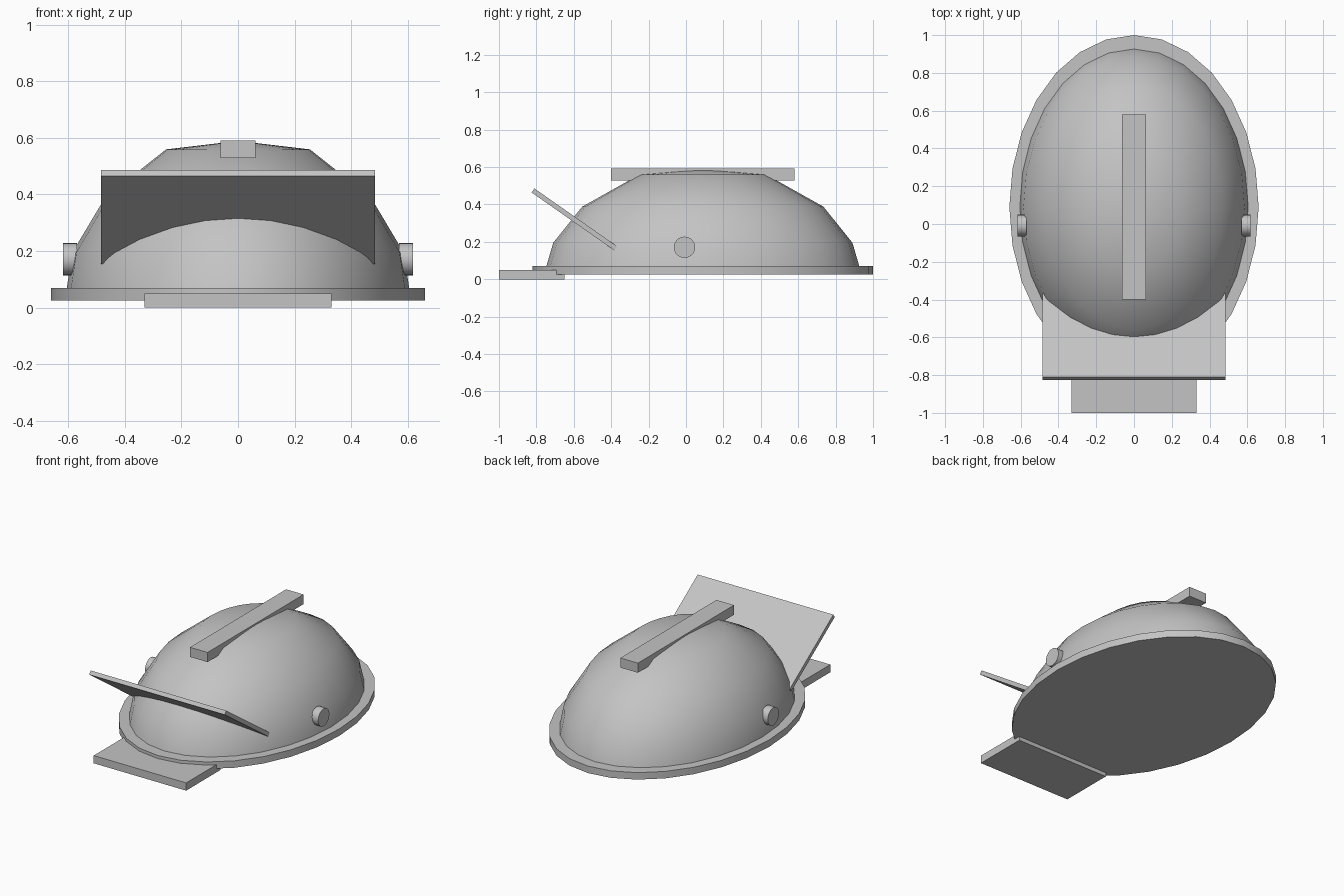
import bpy
import bmesh
import math
from mathutils import Matrix

cube = bpy.data.objects.get("Cube")
if cube:
    bpy.data.objects.remove(cube, do_unlink=True)

grey = bpy.data.materials.new("plain grey")
grey.use_nodes = True
colour = (0.55, 0.55, 0.55, 1)
grey.diffuse_color = colour
grey.node_tree.nodes["Principled BSDF"].inputs["Base Color"].default_value = colour

SIDES = 28
CENTRE_Y = 0.09


def finish(name, bm, smooth=None):
    bmesh.ops.recalc_face_normals(bm, faces=bm.faces)
    mesh = bpy.data.meshes.new(name)
    bm.to_mesh(mesh)
    bm.free()
    mesh.materials.append(grey)
    obj = bpy.data.objects.new(name, mesh)
    bpy.context.collection.objects.link(obj)
    if smooth:
        bpy.ops.object.select_all(action="DESELECT")
        obj.select_set(True)
        bpy.context.view_layer.objects.active = obj
        bpy.ops.object.shade_smooth_by_angle(angle=math.radians(smooth))
    return obj


def box(name, centre, size, tilt=0):
    bm = bmesh.new()
    bmesh.ops.create_cube(bm, size=1, matrix=Matrix.Diagonal((*size, 1)))
    obj = finish(name, bm)
    obj.location = centre
    obj.rotation_euler.x = math.radians(tilt)
    return obj


def oval_stack(name, rings, apex=None, smooth=None):
    """Join oval rings given as (half width, half length, height)."""
    bm = bmesh.new()
    loops = []
    for rx, ry, z in rings:
        angles = [math.tau * i / SIDES for i in range(SIDES)]
        loops.append([bm.verts.new((rx * math.cos(a), CENTRE_Y + ry * math.sin(a), z))
                      for a in angles])
    for low, high in zip(loops, loops[1:]):
        for i in range(SIDES):
            j = (i + 1) % SIDES
            bm.faces.new((low[i], low[j], high[j], high[i]))
    bm.faces.new(loops[0][::-1])
    if apex:
        tip = bm.verts.new((0, CENTRE_Y, apex))
        for i in range(SIDES):
            bm.faces.new((loops[-1][i], loops[-1][(i + 1) % SIDES], tip))
    else:
        bm.faces.new(loops[-1])
    return finish(name, bm, smooth)


# Rounded shell and its flat oval rim
oval_stack("shell", [(0.605, 0.837, 0.068), (0.585, 0.80, 0.195),
                     (0.47, 0.645, 0.388), (0.254, 0.34, 0.559)],
           apex=0.589, smooth=40)
oval_stack("rim", [(0.66, 0.91, 0.025), (0.66, 0.91, 0.07)], smooth=30)

# Front bill, raised visor and top ridge
box("front_bill", (0, -0.825, 0.025), (0.66, 0.35, 0.05))
box("visor", (0, -0.597, 0.32), (0.968, 0.54, 0.026), tilt=-35)
box("top_ridge", (0, CENTRE_Y, 0.56), (0.125, 0.98, 0.062))

# Round side pivots
for side, name in ((1, "left_pivot"), (-1, "right_pivot")):
    bm = bmesh.new()
    bmesh.ops.create_cone(bm, cap_ends=True, segments=SIDES, radius1=0.057,
                          radius2=0.057, depth=0.05)
    pivot = finish(name, bm, smooth=30)
    pivot.rotation_euler.y = math.pi / 2
    pivot.location = (side * 0.593, -0.008, 0.171)
